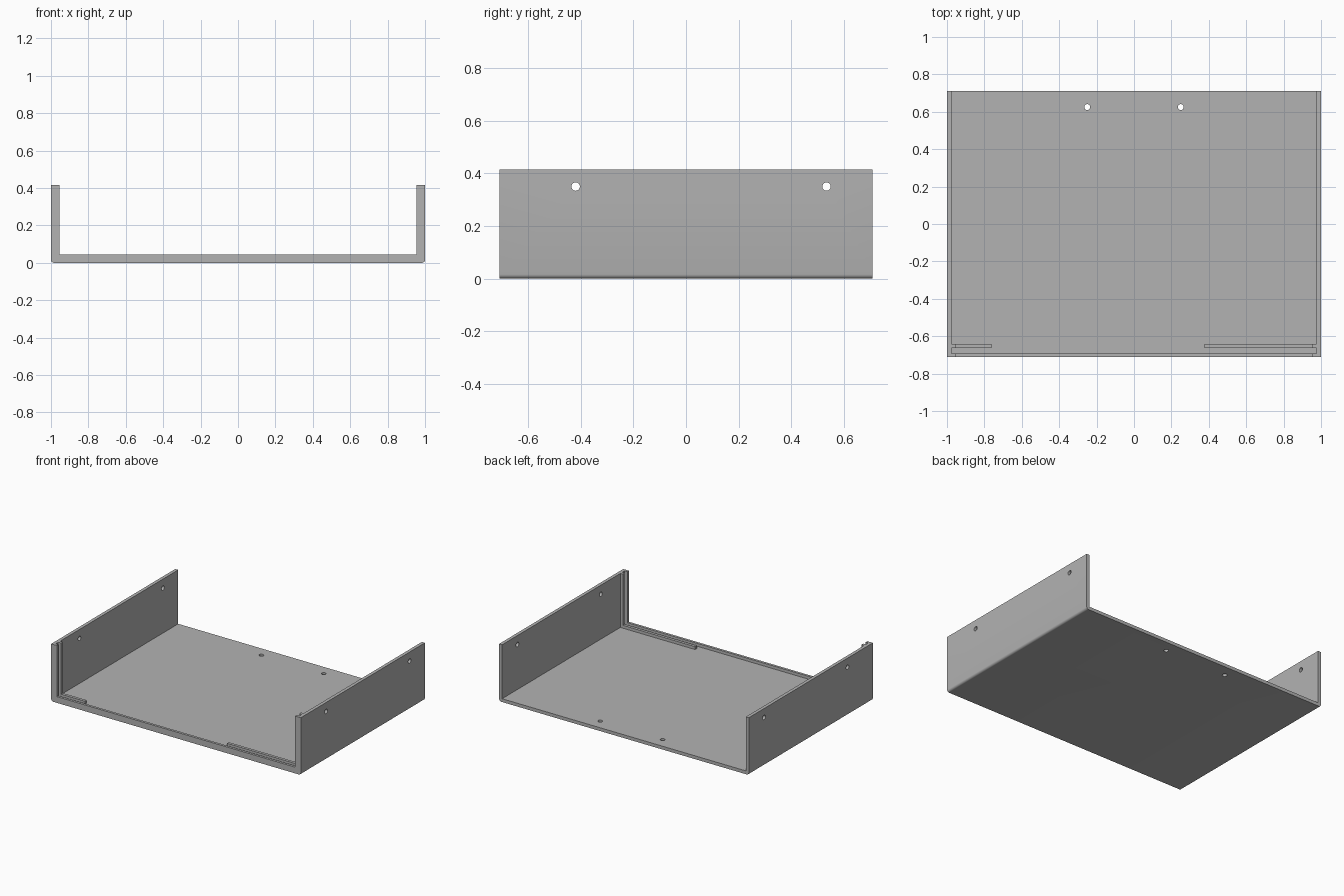
import bpy
import bmesh
from math import radians
from mathutils import Matrix

cube = bpy.data.objects.get("Cube")
if cube:
    bpy.data.objects.remove(cube, do_unlink=True)

HALF_Y, HEIGHT = 0.71, 0.415
WALL, RIM = 0.024, 0.045              # thin shell and thicker front rim
LIP_BACK, RAIL_FRONT, RAIL_BACK = -0.692, -0.663, -0.642
HOLE_R = 0.016

grey = bpy.data.materials.new("plain grey")
grey.use_nodes = True
colour = (0.45, 0.45, 0.45, 1)
grey.diffuse_color = colour
grey.node_tree.nodes["Principled BSDF"].inputs["Base Color"].default_value = colour


def make_object(name, bm):
    bmesh.ops.recalc_face_normals(bm, faces=bm.faces)
    mesh = bpy.data.meshes.new(name)
    bm.to_mesh(mesh)
    bm.free()
    mesh.materials.append(grey)
    obj = bpy.data.objects.new(name, mesh)
    bpy.context.collection.objects.link(obj)
    return obj


def box_mesh(low, high):
    bm = bmesh.new()
    bmesh.ops.create_cube(bm, size=1)
    for v in bm.verts:
        v.co = [l + (c + 0.5) * (h - l) for c, l, h in zip(v.co, low, high)]
    return bm


def cut(target, cutter):
    mod = target.modifiers.new("cut", "BOOLEAN")
    mod.operation = "DIFFERENCE"
    mod.solver = "EXACT"
    mod.object = cutter
    bpy.context.view_layer.objects.active = target
    bpy.ops.object.modifier_apply(modifier=mod.name)
    bpy.data.objects.remove(cutter, do_unlink=True)


def cut_box(target, low, high):
    cut(target, make_object("cutter", box_mesh(low, high)))


def cut_hole(target, centre, rotation, depth):
    bm = bmesh.new()
    place = Matrix.Translation(centre) @ rotation
    bmesh.ops.create_cone(bm, cap_ends=True, segments=24, radius1=HOLE_R,
                          radius2=HOLE_R, depth=depth, matrix=place)
    cut(target, make_object("cutter", bm))


# Solid block with rounded lower side edges
block = box_mesh((-1, -HALF_Y, 0), (1, HALF_Y, HEIGHT))
lower = [e for e in block.edges
         if all(v.co.z < 0.01 for v in e.verts)
         and abs(e.verts[0].co.x - e.verts[1].co.x) < 0.01]
bmesh.ops.bevel(block, geom=lower, offset=0.016, segments=4,
                profile=0.5, affect="EDGES")
tray = make_object("open_tray", block)

# Full-length opening, leaving the thick front rim
inner, thick = 1 - WALL, 1 - RIM
cut_box(tray, (-thick, -1, RIM), (thick, 1, 1))
# Main compartment behind the rails
cut_box(tray, (-inner, RAIL_BACK, WALL), (inner, 1, 1))
# Panel slot between the front lip and the rails
cut_box(tray, (-inner, LIP_BACK, WALL), (inner, RAIL_FRONT, 1))
# Gap separating the short and long floor rails
cut_box(tray, (-0.763, RAIL_FRONT - 0.01, WALL), (0.376, RAIL_BACK + 0.01, 1))

# Screw holes through both side walls, then through the floor
for y in (-0.42, 0.535):
    cut_hole(tray, (0, y, 0.35), Matrix.Rotation(radians(90), 4, "Y"), 3)
for x in (-0.25, 0.25):
    cut_hole(tray, (x, 0.625, 0), Matrix.Identity(4), 0.2)

# Crisp edges, smooth holes and rounded corners
bpy.ops.object.select_all(action="DESELECT")
tray.select_set(True)
bpy.context.view_layer.objects.active = tray
bpy.ops.object.shade_smooth_by_angle(angle=radians(30))
